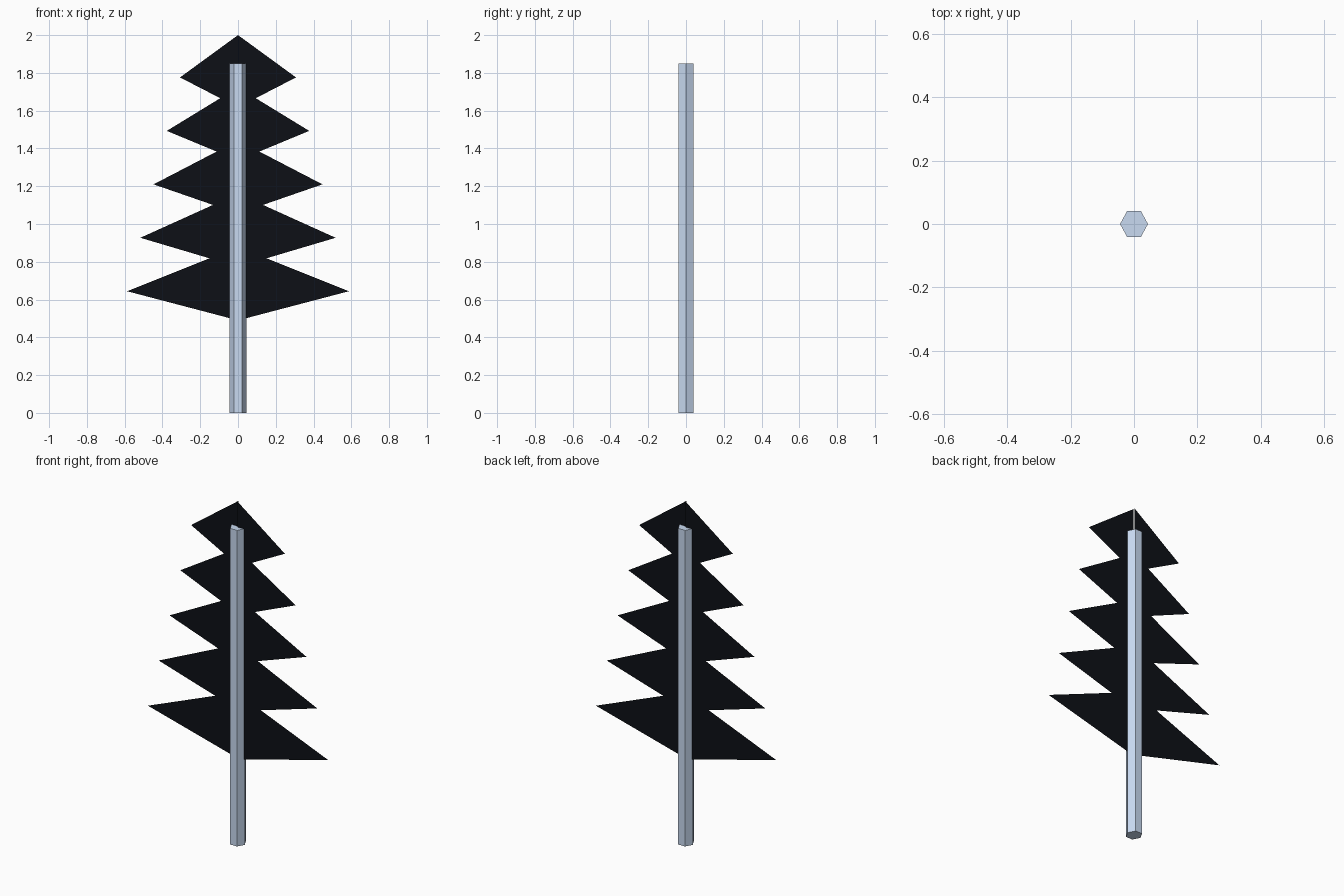
import bpy, bmesh
from math import radians
from mathutils import Matrix

if "Cube" in bpy.data.objects:
    bpy.data.objects.remove(bpy.data.objects["Cube"])

TRUNK_R, TRUNK_H = 0.044, 1.85
OFFSET = 0.005  # the two flat halves sit just either side of the centre plane


def make_material(name, color):
    mat = bpy.data.materials.new(name)
    mat.diffuse_color = (*color, 1)
    mat.use_nodes = True
    mat.node_tree.nodes["Principled BSDF"].inputs["Base Color"].default_value = mat.diffuse_color
    return mat


def make_object(name, bm, material):
    bm.normal_update()
    mesh = bpy.data.meshes.new(name)
    bm.to_mesh(mesh)
    bm.free()
    mesh.materials.append(material)
    obj = bpy.data.objects.new(name, mesh)
    bpy.context.collection.objects.link(obj)
    return obj


blue_grey = make_material("trunk_blue_grey", (0.58, 0.70, 0.88))
dark = make_material("dark_foliage", (0.004, 0.005, 0.008))

# Six-sided trunk with corners on the x axis, slightly deeper in y
bm = bmesh.new()
bmesh.ops.create_cone(
    bm, cap_ends=True, segments=6, radius1=TRUNK_R, radius2=TRUNK_R, depth=TRUNK_H,
    matrix=Matrix.Translation((0, 0, TRUNK_H / 2)) @ Matrix.Diagonal((1, 1.06, 1, 1))
    @ Matrix.Rotation(radians(30), 4, 'Z'))
make_object("trunk", bm, blue_grey)

# Half outline: branch tips and notches at even steps from the top down
TIERS = 5
outline = [(0, 2.0)]
for i in range(TIERS):
    outline.append((0.307 + 0.07 * i, 1.776 - 0.283 * i))
    if i < TIERS - 1:
        outline.append((0.094 + 0.019 * i, 1.666 - 0.2825 * i))
outline.append((0, 0.49))

# Two flat foliage halves, the left one being the right one turned half round
for name, side in (("foliage_right", 1), ("foliage_left", -1)):
    bm = bmesh.new()
    bm.faces.new([bm.verts.new((side * x, -side * OFFSET, z)) for x, z in outline])
    bm.normal_update()
    bmesh.ops.triangulate(bm, faces=bm.faces[:], ngon_method='EAR_CLIP')
    make_object(name, bm, dark)
